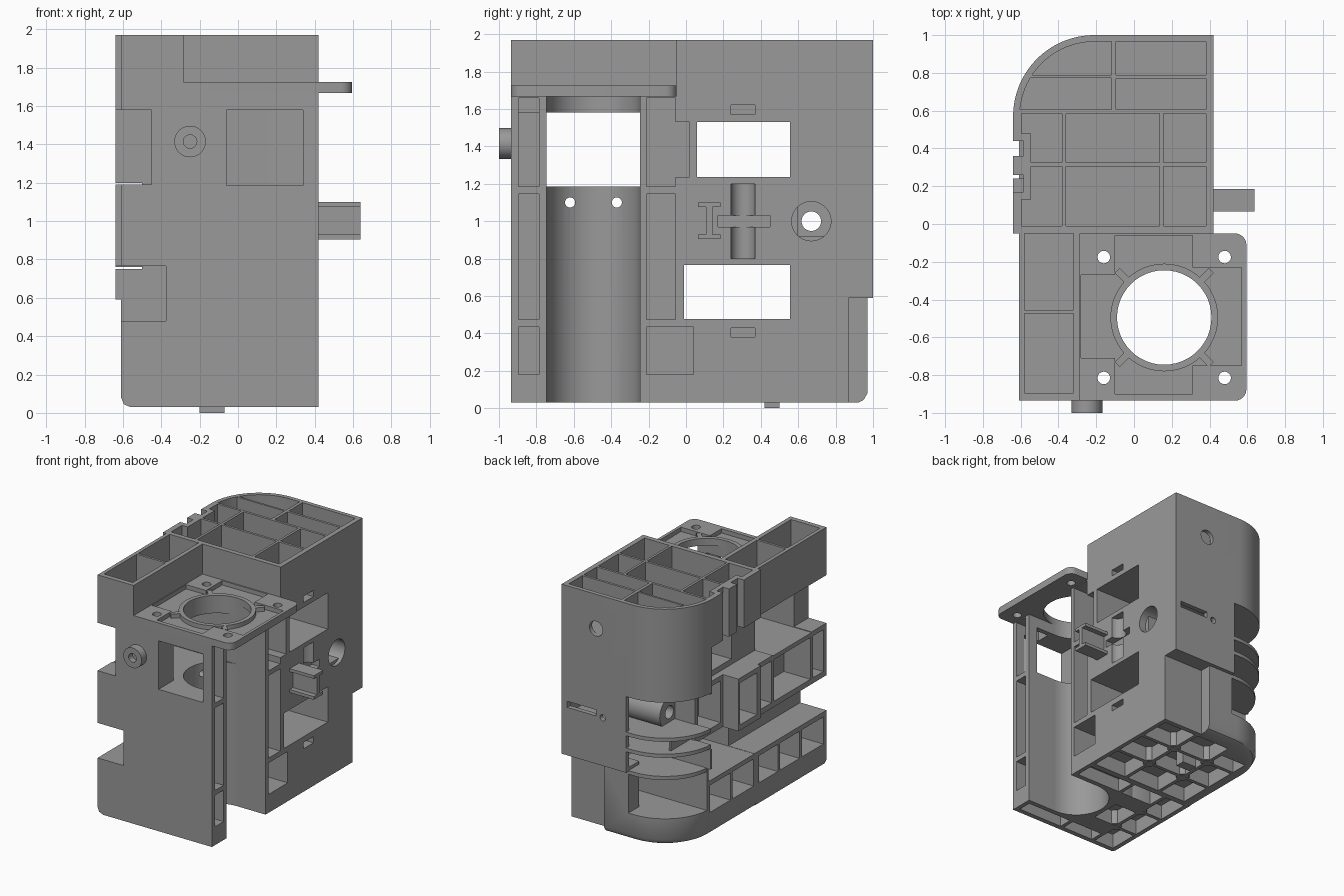
import bpy, bmesh, math
from mathutils import Matrix, Vector

if "Cube" in bpy.data.objects:
    bpy.data.objects.remove(bpy.data.objects["Cube"])

grey = bpy.data.materials.new("grey_plastic")
grey.diffuse_color = (0.32, 0.32, 0.32, 1)
grey.use_nodes = True
grey.node_tree.nodes["Principled BSDF"].inputs["Base Color"].default_value = grey.diffuse_color


def obj(name, bm):
    bmesh.ops.recalc_face_normals(bm, faces=bm.faces)
    me = bpy.data.meshes.new(name)
    bm.to_mesh(me)
    bm.free()
    me.materials.append(grey)
    o = bpy.data.objects.new(name, me)
    bpy.context.collection.objects.link(o)
    return o


def box(x0, x1, y0, y1, z0, z1, name="cutter"):
    bm = bmesh.new()
    c = Vector(((x0 + x1) / 2, (y0 + y1) / 2, (z0 + z1) / 2))
    bmesh.ops.create_cube(bm, size=1, matrix=Matrix.Translation(c) @ Matrix.Diagonal((x1 - x0, y1 - y0, z1 - z0, 1)))
    return obj(name, bm)


def cyl(axis, u, v, r, a, b, name="cutter", seg=48):
    """Cylinder along an axis from a to b; u, v are the other two coordinates in order."""
    m = (a + b) / 2
    c, rot = {"x": ((m, u, v), Matrix.Rotation(math.pi / 2, 4, "Y")),
              "y": ((u, m, v), Matrix.Rotation(math.pi / 2, 4, "X")),
              "z": ((u, v, m), Matrix())}[axis]
    bm = bmesh.new()
    bmesh.ops.create_cone(bm, cap_ends=True, segments=seg, radius1=r, radius2=r, depth=b - a,
                          matrix=Matrix.Translation(c) @ rot)
    return obj(name, bm)


def loft(rings, name):
    """Closed solid through matching rings of points."""
    bm = bmesh.new()
    vs = [[bm.verts.new(p) for p in ring] for ring in rings]
    n = len(vs[0])
    for a, b in zip(vs, vs[1:]):
        for i in range(n):
            bm.faces.new((a[i], a[(i + 1) % n], b[(i + 1) % n], b[i]))
    bm.faces.new(vs[0][::-1])
    bm.faces.new(vs[-1])
    return obj(name, bm)


def outline(z, d=0.0, y0=-0.05, x1=0.42):
    """Rear plan with a large rounded back-left corner, inset by d and cut off below y0."""
    r = 0.43 - d
    arc = [(-0.21 - r * math.sin(t), 0.57 + r * math.cos(t), z) for t in [i * math.pi / 48 for i in range(25)]]
    arc = [p for p in arc if p[1] > y0 + 0.002]
    end = -0.21 - math.sqrt(r * r - max(0, y0 - 0.57) ** 2)
    return [(x1, y0, z), (x1, 1 - d, z)] + arc + [(end, y0, z)]


def boolean(target, other, op="DIFFERENCE"):
    m = target.modifiers.new("bool", "BOOLEAN")
    m.object, m.operation, m.solver = other, op, "MANIFOLD"
    dg = bpy.context.evaluated_depsgraph_get()
    dg.update()
    me = bpy.data.meshes.new_from_object(target.evaluated_get(dg))
    target.modifiers.clear()
    target.data = me
    bpy.data.objects.remove(other)


def cut(target, *args):
    boolean(target, box(*args))


def drill(target, *args):
    boolean(target, cyl(*args))


# Housing mass: stepped rear column, front block, raised front-left box
body = loft([outline(0.59), outline(1.97)], "housing")
lower = [outline(z, d) for z, d in ((0.03, 0.08), (0.045, 0.05), (0.08, 0.03), (0.61, 0.03))]
boolean(body, loft(lower, "lower"), "UNION")
prof = [(0.42, 0.03), (0.42, 1.667), (-0.61, 1.667), (-0.61, 0.08), (-0.595, 0.045), (-0.56, 0.03)]
boolean(body, loft([[(x, y, z) for x, z in prof] for y in (-0.935, -0.04)], "front"), "UNION")
boolean(body, box(-0.61, -0.285, -0.935, -0.04, 1.6, 1.97), "UNION")

# Round channel open to the right, with cross window and front window
drill(body, "z", 0.16, -0.495, 0.25, 0, 1.7)
cut(body, 0.16, 0.5, -0.745, -0.245, 0, 1.7)
cut(body, -0.7, 0.16, -0.745, -0.245, 1.185, 1.58)
cut(body, -0.06, 0.34, -1, -0.5, 1.185, 1.58)
for y in (-0.62, -0.37):
    drill(body, "x", y, 1.1, 0.027, -0.7, 0.1)

# Left notches running along the side
cut(body, -0.7, -0.45, -1, 0.58, 1.19, 1.58)
cut(body, -0.7, -0.375, -1, 0.58, 0.48, 0.765)

# Pockets in the right edges of the channel
for z0, z1 in ((0.18, 0.435), (0.475, 1.145), (1.185, 1.66)):
    cut(body, 0.2, 0.5, -0.895, -0.785, z0, z1)
    cut(body, 0.2, 0.5, -0.21, -0.055, z0, z1)
cut(body, 0.2, 0.5, -0.06, 0.04, 0.18, 0.435)
cut(body, 0.2, 0.5, -0.06, 0.02, 1.235, 1.53)

# Right wall windows, slots, cross recess
cut(body, -0.7, 0.5, 0.06, 0.555, 1.235, 1.53)
cut(body, -0.7, 0.5, -0.01, 0.555, 0.478, 0.765)
for z0, z1 in ((1.57, 1.62), (0.38, 0.43)):
    cut(body, 0.34, 0.5, 0.24, 0.37, z0, z1)
drill(body, "z", 0.42, 0.305, 0.065, 0.8, 1.2)
cut(body, 0.35, 0.5, 0.17, 0.45, 0.97, 1.03)

# Rear corner step, hollow column and back openings
cut(body, 0.06, 0.5, 0.87, 1.1, 0, 0.59)
cut(body, -0.7, -0.16, 0.6, 1.1, 0.25, 1.21)
cut(body, -0.2, 0.38, 0.6, 0.96, 0.62, 1.21)
cut(body, -0.2, 0.38, 0.6, 0.83, 0.25, 0.63)
drill(body, "y", 0.11, 1.69, 0.06, 0.9, 1.1)
cut(body, 0.11, 0.37, 0.9, 1.1, 0.98, 1.03)
drill(body, "y", 0.05, 0.98, 0.025, 0.9, 1.1)

# Top pockets
floor = 1.63
boolean(body, loft([outline(z, 0.035, 0.605, -0.12) for z in (floor, 2.1)], "corner_pocket"))
for x0, x1, y0, y1 in ((-0.095, 0.38, 0.605, 0.77), (-0.095, 0.38, 0.79, 0.965),
                       (-0.595, -0.38, 0.325, 0.585), (-0.36, 0.135, 0.325, 0.585), (0.155, 0.38, 0.325, 0.585),
                       (-0.595, -0.38, -0.01, 0.305), (-0.36, 0.135, -0.01, 0.305), (0.155, 0.38, -0.01, 0.305),
                       (-0.58, -0.32, -0.895, -0.475), (-0.58, -0.32, -0.455, -0.05)):
    cut(body, x0, x1, y0, y1, floor, 2.1)
# Thickened left wall with two vertical slots
boolean(body, box(-0.61, -0.545, 0.13, 0.48, 1.6, 1.97), "UNION")
for y0, y1 in ((0.36, 0.44), (0.17, 0.26)):
    cut(body, -0.7, -0.585, y0, y1, 1.55, 2.1)

# Pockets opening to the left
cut(body, -0.7, -0.5, 0.24, 0.62, 0.75, 1.2)
for z0, z1, ys in ((0.81, 1.15, ((-0.895, -0.76), (-0.73, -0.26), (-0.23, -0.07), (0.0, 0.22), (0.27, 0.56))),
                   (0.22, 0.44, ((-0.895, -0.62), (-0.59, -0.34), (-0.31, -0.07), (0.0, 0.27), (0.3, 0.56)))):
    for y0, y1 in ys:
        cut(body, -0.7, -0.3 if y0 > -0.1 else -0.37, y0, y1, z0, z1)

# Bottom pockets
for x0, x1 in ((-0.5, -0.27), (-0.24, 0.06), (0.09, 0.385)):
    for y0, y1 in ((0.0, 0.26), (0.29, 0.55), (0.58, 0.83)):
        if x0 < -0.4 and y1 > 0.8:
            y1 = 0.72
        cut(body, x0, x1, y0, y1, 0, 0.15)
for y0, y1 in ((-0.895, -0.65), (-0.62, -0.35), (-0.32, -0.05)):
    cut(body, -0.54, -0.36, y0, y1, 0, 0.15)
for y0, y1 in ((-0.895, -0.785), (-0.205, -0.05)):
    cut(body, -0.33, -0.05, y0, y1, 0, 0.15)
    cut(body, -0.02, 0.385, y0, y1, 0, 0.14)
cut(body, -0.33, -0.13, -0.62, -0.37, 0, 0.15)

# Long screw holes and cross bore for the side tube
for y in (-0.815, -0.175):
    drill(body, "z", -0.16, y, 0.033, 0, 1.9)
drill(body, "x", 0.67, 1.0, 0.105, 0.36, 0.5)

# Side tube through the column, wide on the right and narrow at the left end
tube = cyl("x", 0.67, 1.0, 0.125, -0.32, 0.385, "cross_tube")
drill(tube, "x", 0.67, 1.0, 0.105, 0.0, 0.5)
drill(tube, "x", 0.67, 1.0, 0.052, -0.5, 0.5)

# Curved shelves in the open corner
shelves = []
for z0, d, x1 in ((0.565, 0.032, 0.0), (0.76, 0.002, 0.39), (0.89, 0.002, 0.39)):
    shelves.append(loft([outline(z, d, 0.59, x1) for z in (z0, z0 + 0.03)], "curved_shelf"))
rib = box(-0.46, -0.44, 0.59, 0.85, 0.78, 0.9, "shelf_rib")
top_rib = box(-0.55, -0.1, 0.772, 0.788, 1.62, 1.968, "top_rib")

# Mounting plate with recesses, raised ring and spokes
plate_pts = [(-0.285, -0.05), (-0.285, -0.935)]
for cx, cy, a0 in ((0.535, -0.875, -90), (0.535, -0.11, 0)):
    plate_pts += [(cx + 0.06 * math.cos(math.radians(a0 + 15 * i)), cy + 0.06 * math.sin(math.radians(a0 + 15 * i)))
                  for i in range(7)]
plate = loft([[(x, y, z) for x, y in plate_pts] for z in (1.667, 1.725)], "mounting_plate")
for x0, x1, y0, y1 in ((-0.28, 0.02, -0.71, -0.27), (0.3, 0.57, -0.75, -0.23),
                       (-0.1, 0.31, -0.9, -0.6), (-0.1, 0.31, -0.38, -0.06)):
    cut(plate, x0, x1, y0, y1, 1.69, 1.8)
boolean(plate, cyl("z", 0.16, -0.495, 0.285, 1.667, 1.725), "UNION")
drill(plate, "z", 0.16, -0.495, 0.25, 1.5, 1.8)
for sx in (-1, 1):
    for sy in (-1, 1):
        drill(plate, "z", 0.16 + 0.32 * sx, -0.495 + 0.32 * sy, 0.033, 1.5, 1.8)
        s = box(-0.04, 0.04, -0.018, 0.018, 1.68, 1.724, "plate_spoke")
        s.matrix_world = (Matrix.Translation((0.16 + 0.22 * sx, -0.495 + 0.22 * sy, 0))
                          @ Matrix.Rotation(sx * sy * math.pi / 4, 4, "Z"))

# Front boss
boss = cyl("y", -0.25, 1.415, 0.082, -1, -0.92, "front_boss")
drill(boss, "y", -0.25, 1.415, 0.035, -1.1, -0.95)

# I-shaped hook on the right wall
for n, y0, y1, z0, z1 in (("hook_web", 0.107, 0.143, 0.92, 1.08), ("hook_top", 0.065, 0.185, 1.075, 1.1),
                          ("hook_bottom", 0.065, 0.185, 0.905, 0.93)):
    box(0.41, 0.638, y0, y1, z0, z1, n)

# Bottom locating peg and screw bosses
box(-0.2, -0.07, 0.42, 0.5, 0, 0.16, "locating_peg")
bosses = []
for x, y in ((-0.255, 0.275), (0.075, 0.275), (-0.255, 0.565), (0.075, 0.565), (-0.345, -0.335), (-0.345, -0.635)):
    b = cyl("z", x, y, 0.05, 0.032, 0.16, "screw_boss", 24)
    drill(b, "z", x, y, 0.025, 0, 0.12)
    bosses.append(b)

# Smooth the curved parts, keeping edges sharp
bpy.ops.object.select_all(action="DESELECT")
for o in [body, tube, plate, boss] + shelves + bosses:
    o.select_set(True)
bpy.context.view_layer.objects.active = body
bpy.ops.object.shade_smooth_by_angle(angle=math.radians(30))
